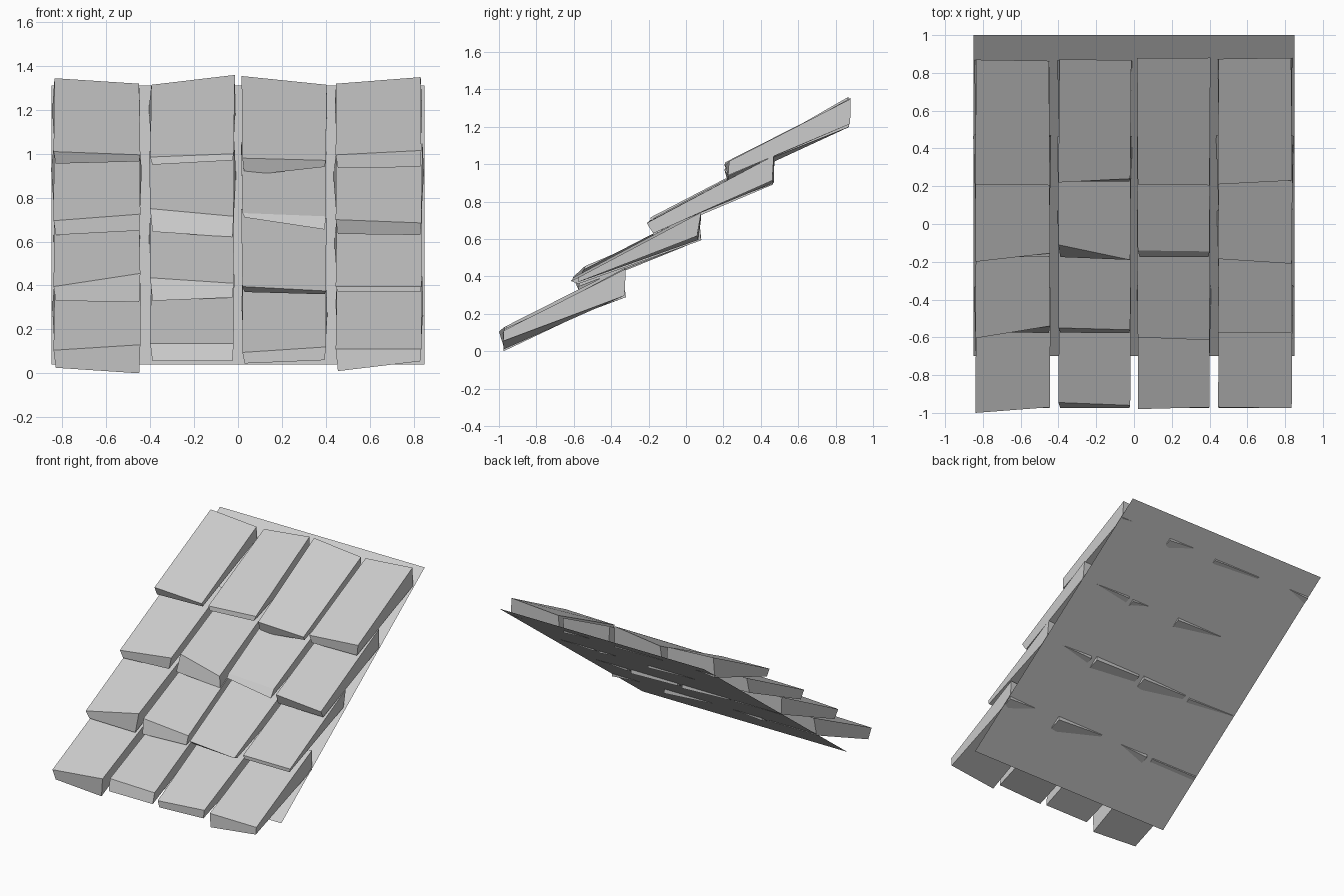
import bpy, random

random.seed(4)


def mesh_object(name, verts, faces):
    mesh = bpy.data.meshes.new(name)
    mesh.from_pydata(verts, [], faces)
    mesh.update()
    obj = bpy.data.objects.new(name, mesh)
    bpy.context.collection.objects.link(obj)
    return obj


# sloping single-sheet roof deck
mesh_object("roof_deck",
            [(-.85, -.7, .04), (.85, -.7, .04), (.85, 1, 1.31), (-.85, 1, 1.31)],
            [(0, 1, 2, 3)])

# left and right edge of each column
columns = [(-.84, -.445), (-.40, -.02), (.02, .40), (.445, .835)]

# front edge of each tile: top z left/right, bottom z left/right, top y left/right
fronts = [
    [(.105, .13, .025, .0, -1.0, -.97), (.135, .135, .055, .055, -.945, -.96),
     (.095, .12, .045, .06, -.98, -.97), (.11, .11, .01, .055, -.97, -.975)],
    [(.395, .455, .33, .325, -.605, -.54), (.435, .41, .33, .345, -.55, -.56),
     (.395, .375, .37, .36, -.60, -.615), (.395, .395, .37, .37, -.575, -.575)],
    [(.695, .725, .63, .65, -.20, -.155), (.75, .715, .645, .62, -.11, -.19),
     (.73, .715, .71, .655, -.14, -.145), (.70, .685, .635, .63, -.185, -.21)],
    [(1.01, .995, .955, .965, .21, .205), (.985, 1.0, .95, .97, .22, .24),
     (.98, .97, .90, .94, .21, .205), (.995, 1.015, .935, .94, .21, .23)],
]
# height change of the back top corners, per column
back_lift = [(.01, -.015), (-.02, .025), (.02, -.02), (-.015, .015)]

box_faces = [(0, 1, 3, 2), (4, 6, 7, 5), (0, 4, 5, 1),
             (2, 3, 7, 6), (0, 2, 6, 4), (1, 5, 7, 3)]


def jit(a=.012):
    return random.uniform(-a, a)


# uneven overlapping tiles, four courses of four
for r, course in enumerate(fronts):
    for c, (tl, tr, bl, br, yl, yr) in enumerate(course):
        x0, x1 = columns[c]
        yb = -.975 + .4 * r          # lower front edge
        yk = -.33 + .4 * r           # back end
        zt, zb = .425 + .303 * r, .305 + .303 * r
        l0, l1 = back_lift[c]
        verts = [(x0 + .01, yb, bl), (x1 - .005, yb, br),
                 (x0, yl, tl), (x1, yr, tr),
                 (x0 + jit(), yk + jit(), zb + jit(.02)),
                 (x1 + jit(), yk + jit(), zb + jit(.02)),
                 (x0 + jit(.006), yk + jit(), zt + l0),
                 (x1 + jit(.006), yk + jit(), zt + l1)]
        mesh_object(f"roof_tile_{r}_{c}", verts, box_faces)
